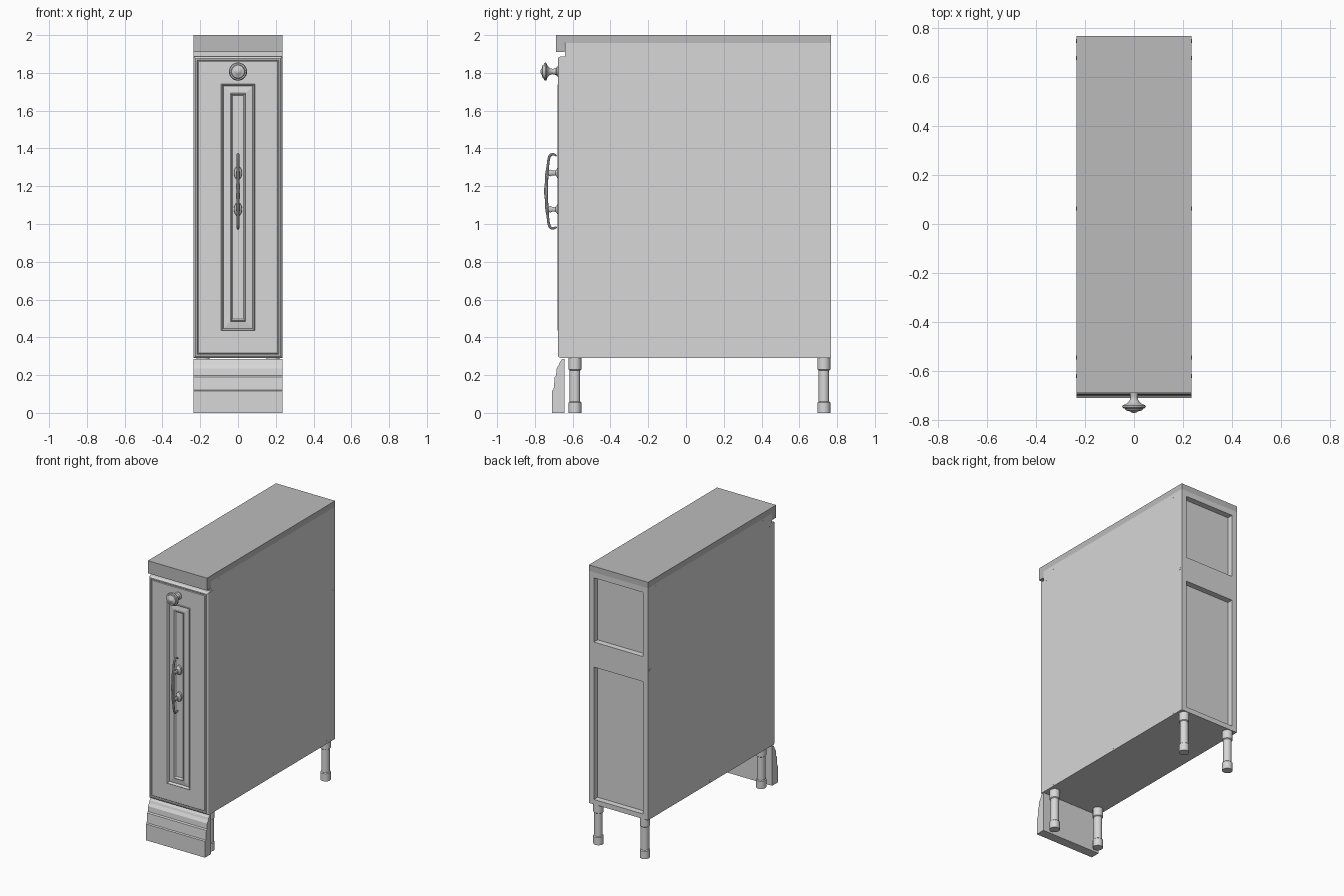
import bpy, bmesh, math
from mathutils import Vector, Matrix

if "Cube" in bpy.data.objects:
    bpy.data.objects.remove(bpy.data.objects["Cube"])


def material(name, v):
    m = bpy.data.materials.new(name)
    m.diffuse_color = (v, v, v, 1)
    m.use_nodes = True
    m.node_tree.nodes["Principled BSDF"].inputs["Base Color"].default_value = m.diffuse_color
    return m


PAINT = material("painted_wood", 0.68)
STONE = material("worktop_grey", 0.5)
METAL = material("metal_grey", 0.6)


def finish(name, bm, mat, smooth=False):
    bmesh.ops.recalc_face_normals(bm, faces=bm.faces)
    me = bpy.data.meshes.new(name)
    bm.to_mesh(me)
    bm.free()
    ob = bpy.data.objects.new(name, me)
    bpy.context.collection.objects.link(ob)
    me.materials.append(mat)
    if smooth:
        smooth_object(ob)
    return ob


def smooth_object(ob):
    bpy.ops.object.select_all(action='DESELECT')
    ob.select_set(True)
    bpy.context.view_layer.objects.active = ob
    bpy.ops.object.shade_smooth_by_angle(angle=math.radians(35))


def extrude_profile(name, pts, half, mat):
    """Extrude a (y, z) outline across x."""
    bm = bmesh.new()
    rings = [[bm.verts.new((x, y, z)) for y, z in pts] for x in (-half, half)]
    n = len(pts)
    for i in range(n):
        j = (i + 1) % n
        bm.faces.new((rings[0][i], rings[0][j], rings[1][j], rings[1][i]))
    for r in rings:
        bm.faces.new(r)
    return finish(name, bm, mat)


def lathe(name, profile, loc, mat, matrix=Matrix(), sides=24):
    """Revolve (radius, height) about local z, then place it."""
    bm = bmesh.new()
    rings = []
    for r, h in profile:
        rings.append([bm.verts.new((r * math.cos(a), r * math.sin(a), h))
                      for a in (2 * math.pi * k / sides for k in range(sides))])
    for a, b in zip(rings, rings[1:]):
        for k in range(sides):
            j = (k + 1) % sides
            bm.faces.new((a[k], a[j], b[j], b[k]))
    bm.faces.new(rings[0])
    bm.faces.new(rings[-1])
    bm.transform(Matrix.Translation(loc) @ matrix)
    return finish(name, bm, mat, True)


W = 0.235

# Worktop slab with a dropped front lip
extrude_profile("worktop", [(-0.688, 2), (0.767, 2), (0.767, 1.957), (-0.642, 1.957),
                            (-0.642, 1.91), (-0.688, 1.91)], W, STONE)

# Carcass with two recessed panels in the back
bm = bmesh.new()
bmesh.ops.create_cube(bm, size=1)
bm.transform(Matrix.Translation((0, 0.0635, 1.1235)) @ Matrix.Diagonal((2 * W, 1.407, 1.667, 1)))
cuts = [((x, 0, 0), (1, 0, 0)) for x in (-0.195, 0.195)]
cuts += [((0, 0, z), (0, 0, 1)) for z in (0.325, 1.276, 1.456, 1.917)]
for co, no in cuts:
    bmesh.ops.bisect_plane(bm, geom=bm.verts[:] + bm.edges[:] + bm.faces[:], plane_co=co, plane_no=no)
bm.normal_update()
openings = []
for f in bm.faces:
    c = f.calc_center_median()
    if c.y > 0.76 and abs(c.x) < 0.1 and (0.33 < c.z < 1.27 or 1.46 < c.z < 1.9):
        openings.append(f)
bmesh.ops.inset_individual(bm, faces=openings, thickness=0.002, depth=0)
bmesh.ops.translate(bm, verts=list({v for f in openings for v in f.verts}), vec=(0, -0.04, 0))
bmesh.ops.dissolve_limit(bm, angle_limit=0.01, verts=bm.verts, edges=bm.edges)
finish("carcass", bm, PAINT)

# Door: nested rectangles (inset, y) form the bead, frame moulding and raised panel
bm = bmesh.new()
door = [(0, -0.638), (0, -0.664), (0.004, -0.673), (0.010, -0.678), (0.018, -0.678),
        (0.022, -0.673), (0.026, -0.676), (0.145, -0.676), (0.149, -0.681), (0.153, -0.676),
        (0.157, -0.664), (0.194, -0.670), (0.198, -0.675), (0.202, -0.668), (0.207, -0.664)]
loops = []
for d, y in door:
    x, z0, z1 = W - d, 0.29 + d, 1.887 - d
    loops.append([bm.verts.new(p) for p in ((-x, y, z0), (x, y, z0), (x, y, z1), (-x, y, z1))])
for a, b in zip(loops, loops[1:]):
    for k in range(4):
        j = (k + 1) % 4
        bm.faces.new((a[k], a[j], b[j], b[k]))
bm.faces.new(loops[0])
bm.faces.new(loops[-1])
finish("door", bm, PAINT)

# Moulded plinth
extrude_profile("plinth", [(-0.642, 0), (-0.71, 0), (-0.71, 0.117), (-0.701, 0.122), (-0.695, 0.19),
                           (-0.688, 0.198), (-0.685, 0.235), (-0.672, 0.255), (-0.667, 0.27),
                           (-0.655, 0.285), (-0.642, 0.285)], W, PAINT)

# Four turned legs
leg = [(0.034, 0), (0.034, 0.055), (0.028, 0.06), (0.028, 0.225), (0.034, 0.23), (0.034, 0.292)]
for side, x in (("left", -0.185), ("right", 0.185)):
    for end, y in (("front", -0.588), ("back", 0.73)):
        lathe(f"{end}_{side}_leg", leg, (x, y, 0), PAINT)

# Screw caps on both sides
caps = [(-0.545, 1.936), (0.676, 1.936), (-0.619, 1.878), (0.746, 1.363),
        (-0.545, 0.307), (0.063, 0.307), (0.676, 0.307)]
for s in (-1, 1):
    turn = Matrix.Rotation(s * math.pi / 2, 4, 'Y')
    for y, z in caps:
        lathe("screw_cap", [(0.008, -0.002), (0.008, 0.001)], (s * W, y, z), PAINT, turn, 12)

# Door knob, revolved towards the front
forward = Matrix.Rotation(math.pi / 2, 4, 'X')
lathe("knob", [(0.026, 0), (0.026, 0.006), (0.018, 0.012), (0.014, 0.03), (0.018, 0.045),
               (0.030, 0.057), (0.046, 0.063), (0.048, 0.069), (0.044, 0.075), (0.037, 0.077),
               (0.034, 0.083), (0.016, 0.088), (0.012, 0.092), (0.004, 0.094)],
      (0, -0.676, 1.807), METAL, forward, 32)

# Pull handle: two rosettes with posts and a curved bail
squash = forward @ Matrix.Diagonal((0.6, 1, 1, 1))
post = [(0.036, 0), (0.034, 0.012), (0.022, 0.017), (0.013, 0.024), (0.012, 0.04),
        (0.018, 0.052), (0.014, 0.062), (0.004, 0.066)]
for name, z in (("upper_handle_post", 1.27), ("lower_handle_post", 1.078)):
    lathe(name, post, (0, -0.666, z), METAL, squash)

half = [(-0.685, 0.188, 0.6), (-0.700, 0.199, 0.8), (-0.725, 0.190, 0.9), (-0.732, 0.13, 0.8),
        (-0.737, 0.09, 1.2), (-0.739, 0.04, 1.0)]
path = half + [(-0.741, 0, 1.5)] + [(y, -z, r) for y, z, r in reversed(half)]
cu = bpy.data.curves.new("handle_bail", 'CURVE')
cu.dimensions = '3D'
cu.bevel_depth = 0.0085
cu.bevel_resolution = 3
cu.use_fill_caps = True
sp = cu.splines.new('NURBS')
sp.points.add(len(path) - 1)
for p, (y, z, r) in zip(sp.points, path):
    p.co = (0, y, 1.173 + z, 1)
    p.radius = r
sp.use_endpoint_u = True
sp.order_u = 3
sp.resolution_u = 6
bail = bpy.data.objects.new("handle_bail", cu)
bpy.context.collection.objects.link(bail)
cu.materials.append(METAL)
bpy.ops.object.select_all(action='DESELECT')
bail.select_set(True)
bpy.context.view_layer.objects.active = bail
bpy.ops.object.convert(target='MESH')
smooth_object(bpy.context.view_layer.objects.active)
